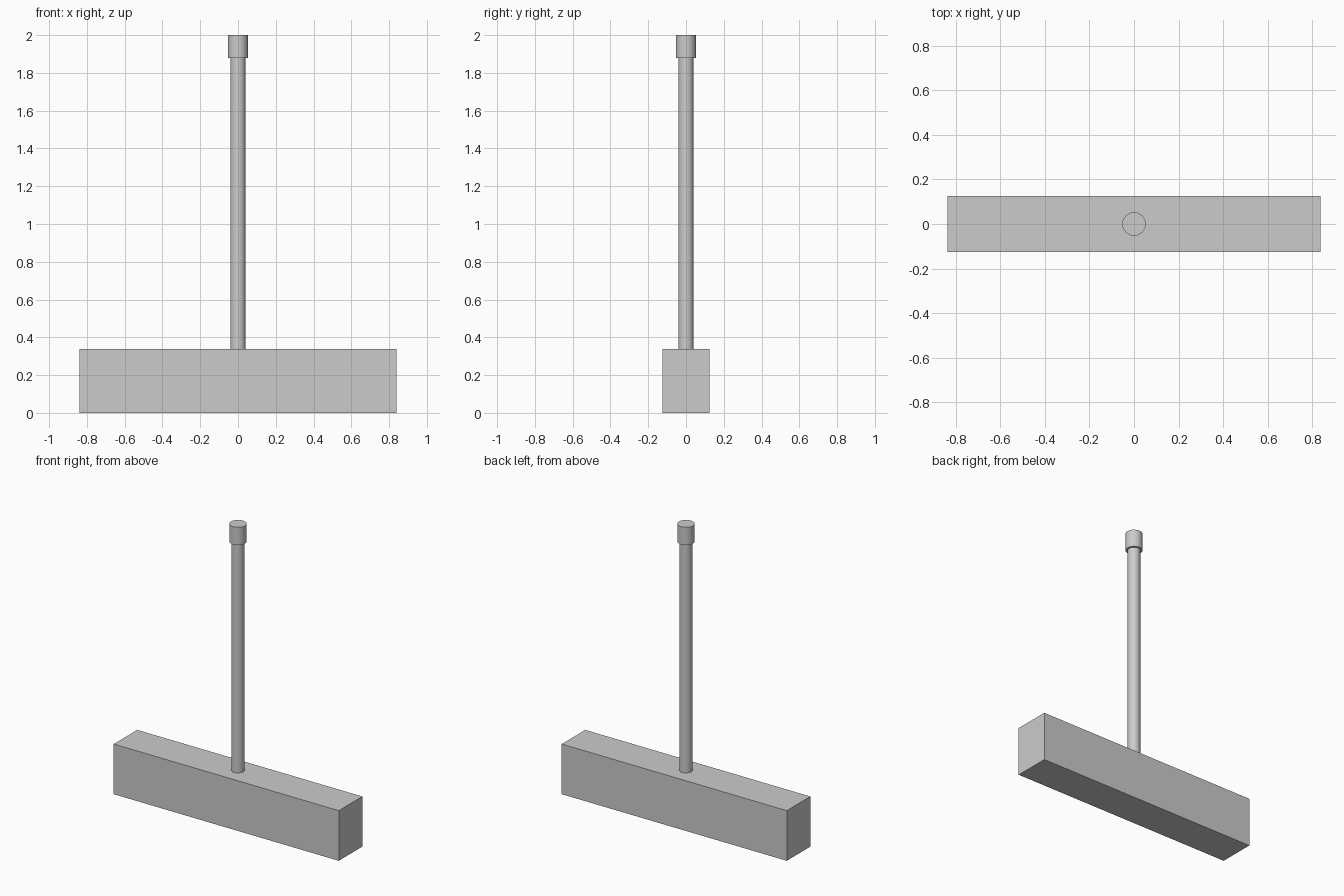
import bpy
import math

if "Cube" in bpy.data.objects:
    bpy.data.objects.remove(bpy.data.objects["Cube"])


def cylinder(name, radius, z0, z1):
    bpy.ops.mesh.primitive_cylinder_add(vertices=32, radius=radius, depth=z1 - z0,
                                        location=(0, 0, (z0 + z1) / 2))
    obj = bpy.context.object
    obj.name = name
    bpy.ops.object.shade_smooth_by_angle(angle=math.radians(30))
    return obj


# Long rectangular head resting on the floor
bpy.ops.mesh.primitive_cube_add(size=1, location=(0, 0, 0.169))
head = bpy.context.object
head.name = "head"
head.scale = (1.678, 0.25, 0.338)
bpy.ops.object.transform_apply(location=False, rotation=False, scale=True)

# Upright handle and its wider end cap
cylinder("handle", 0.04, 0.335, 1.882)
cylinder("handle_cap", 0.053, 1.88, 2.0)
